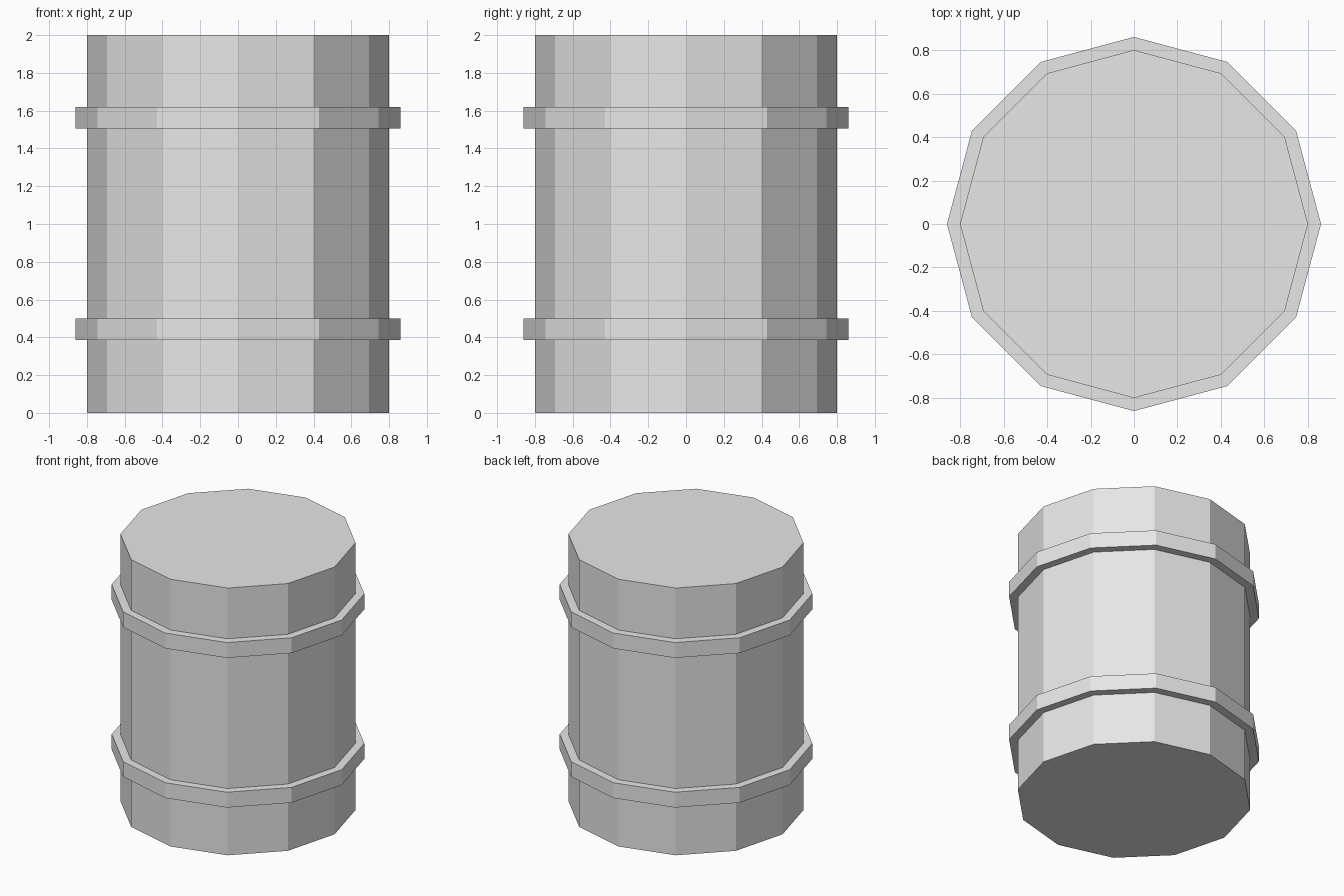
import bpy
import math

SIDES = 12

cube = bpy.data.objects.get("Cube")
if cube:
    bpy.data.objects.remove(cube, do_unlink=True)

# Single plain grey
grey = bpy.data.materials.new("light_grey")
grey.use_nodes = True
color = (0.8, 0.8, 0.8, 1.0)
grey.diffuse_color = color
grey.node_tree.nodes["Principled BSDF"].inputs["Base Color"].default_value = color


def lathe(name, profile, closed):
    """Sweep (radius, z) points around z with corners on the axes."""
    verts, faces = [], []
    count = len(profile)
    for s in range(SIDES):
        a = math.tau * s / SIDES
        verts += [(r * math.cos(a), r * math.sin(a), z) for r, z in profile]
    for s in range(SIDES):
        here, there = s * count, (s + 1) % SIDES * count
        for i in range(count if closed else count - 1):
            j = (i + 1) % count
            faces.append((here + i, there + i, there + j, here + j))
    if not closed:
        # Flat end caps
        faces.append([s * count for s in reversed(range(SIDES))])
        faces.append([s * count + count - 1 for s in range(SIDES)])
    mesh = bpy.data.meshes.new(name)
    mesh.from_pydata(verts, [], faces)
    mesh.materials.append(grey)
    obj = bpy.data.objects.new(name, mesh)
    bpy.context.collection.objects.link(obj)
    return obj


# Barrel body
lathe("barrel_body", [(0.8, 0.0), (0.8, 2.0)], closed=False)

# Two raised hoops, slightly sunk into the body
INNER, OUTER, HEIGHT = 0.78, 0.86, 0.115
for name, z in (("lower_hoop", 0.385), ("upper_hoop", 1.505)):
    top = z + HEIGHT
    lathe(name, [(INNER, z), (OUTER, z), (OUTER, top), (INNER, top)], closed=True)
